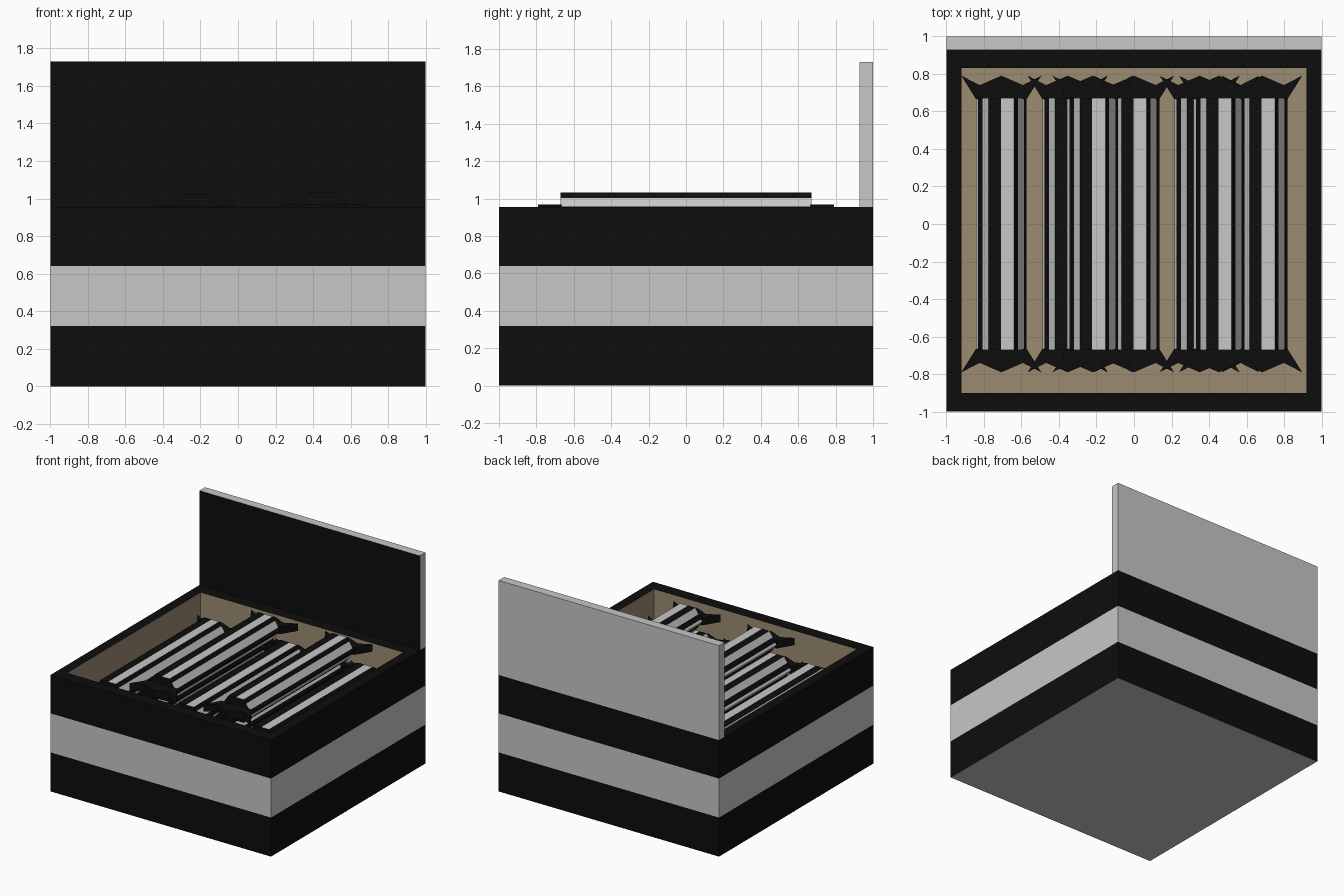
import bpy, bmesh

if "Cube" in bpy.data.objects:
    bpy.data.objects.remove(bpy.data.objects["Cube"])


def material(name, rgb):
    m = bpy.data.materials.new(name)
    m.diffuse_color = (*rgb, 1)
    m.use_nodes = True
    m.node_tree.nodes["Principled BSDF"].inputs["Base Color"].default_value = m.diffuse_color
    return m


black = material("black", (0.004, 0.004, 0.004))
grey = material("light grey", (0.57, 0.57, 0.57))
tan = material("tan lining", (0.332, 0.262, 0.171))
MATS = (black, grey, tan)
BLACK, GREY, TAN = 0, 1, 2


def finish(name, bm):
    me = bpy.data.meshes.new(name)
    bm.to_mesh(me)
    bm.free()
    for m in MATS:
        me.materials.append(m)
    ob = bpy.data.objects.new(name, me)
    bpy.context.collection.objects.link(ob)
    return ob


def face(bm, verts, mat):
    f = bm.faces.new(verts)
    f.material_index = mat
    return f


def rect(bm, x0, x1, y0, y1, z):
    return [bm.verts.new((x, y, z)) for x, y in
            ((x0, y0), (x1, y0), (x1, y1), (x0, y1))]


def bridge(bm, a, b, mats):
    n = len(a)
    for i in range(n):
        j = (i + 1) % n
        face(bm, (a[i], a[j], b[j], b[i]), mats[i % len(mats)])


# open box: banded outer walls, black rim, tan lining
bm = bmesh.new()
rings = [rect(bm, -1, 1, -1, 1, z) for z in (0, 0.32, 0.64, 0.955)]
rings.append(rect(bm, -0.92, 0.92, -0.9, 0.83, 0.955))
rings.append(rect(bm, -0.92, 0.92, -0.9, 0.83, 0.64))
for a, b, m in zip(rings, rings[1:], (BLACK, GREY, BLACK, BLACK, TAN)):
    bridge(bm, a, b, (m,))
face(bm, rings[-1], TAN)
face(bm, rings[0][::-1], GREY)
finish("box", bm)

# raised lid: black on the inside face
bm = bmesh.new()
low, high = [rect(bm, -1, 1, 0.927, 1, z) for z in (0.955, 1.73)]
bridge(bm, low, high, (BLACK, GREY, GREY, GREY))
face(bm, high, GREY)
face(bm, low[::-1], GREY)
finish("lid", bm)

# candy body cross-section: hexagon whose edges are split into stripes
R, H, END = 0.135, 0.095, 0.67
HEX = [(-R, 0), (-R / 2, H), (R / 2, H), (R, 0), (R / 2, -H), (-R / 2, -H)]
SPLITS = [(0.17, 0.53), (0.48,), (0.3, 0.78), (0.3, 0.78), (0.5,), (0.3, 0.75)]
COLOURS = [GREY, BLACK, GREY, BLACK, GREY, BLACK, GREY, BLACK,
           BLACK, GREY, BLACK, GREY, BLACK, GREY, BLACK, GREY]


def candy_body(name, cx, cz):
    bm = bmesh.new()
    pts = []
    for i, (p, cuts) in enumerate(zip(HEX, SPLITS)):
        q = HEX[(i + 1) % 6]
        for t in (0,) + cuts:
            pts.append((p[0] + (q[0] - p[0]) * t, p[1] + (q[1] - p[1]) * t))
    a, b = [[bm.verts.new((cx + x, y, cz + z)) for x, z in pts]
            for y in (-END, END)]
    bridge(bm, a, b, COLOURS)
    face(bm, a[::-1], BLACK)
    face(bm, b, BLACK)
    bmesh.ops.recalc_face_normals(bm, faces=bm.faces)
    finish(name, bm)


# flared wrapper end: zigzag plate
FLARE = [(-0.135, 0.665), (0.135, 0.665), (0.213, 0.79),
         (0.115, 0.74), (0, 0.79), (-0.115, 0.74), (-0.213, 0.79)]


def wrapper_end(name, cx, cz, side):
    bm = bmesh.new()
    a, b = [[bm.verts.new((cx + x, side * y, cz + z)) for x, y in FLARE]
            for z in (-0.03, 0.03)]
    bridge(bm, a, b, (BLACK,))
    face(bm, a[::-1], BLACK)
    face(bm, b, BLACK)
    bmesh.ops.recalc_face_normals(bm, faces=bm.faces)
    bmesh.ops.triangulate(bm, faces=bm.faces)
    finish(name, bm)


# five candies in the lower layer, two on top
LAYOUT = [(-0.707, 0.755), (-0.353, 0.755), (0, 0.755), (0.35, 0.755),
          (0.683, 0.755), (-0.22, 0.928), (0.453, 0.938)]
for i, (cx, cz) in enumerate(LAYOUT):
    candy_body(f"candy_body_{i}", cx, cz)
    for side, label in ((-1, "front"), (1, "back")):
        wrapper_end(f"wrapper_end_{label}_{i}", cx, cz, side)
